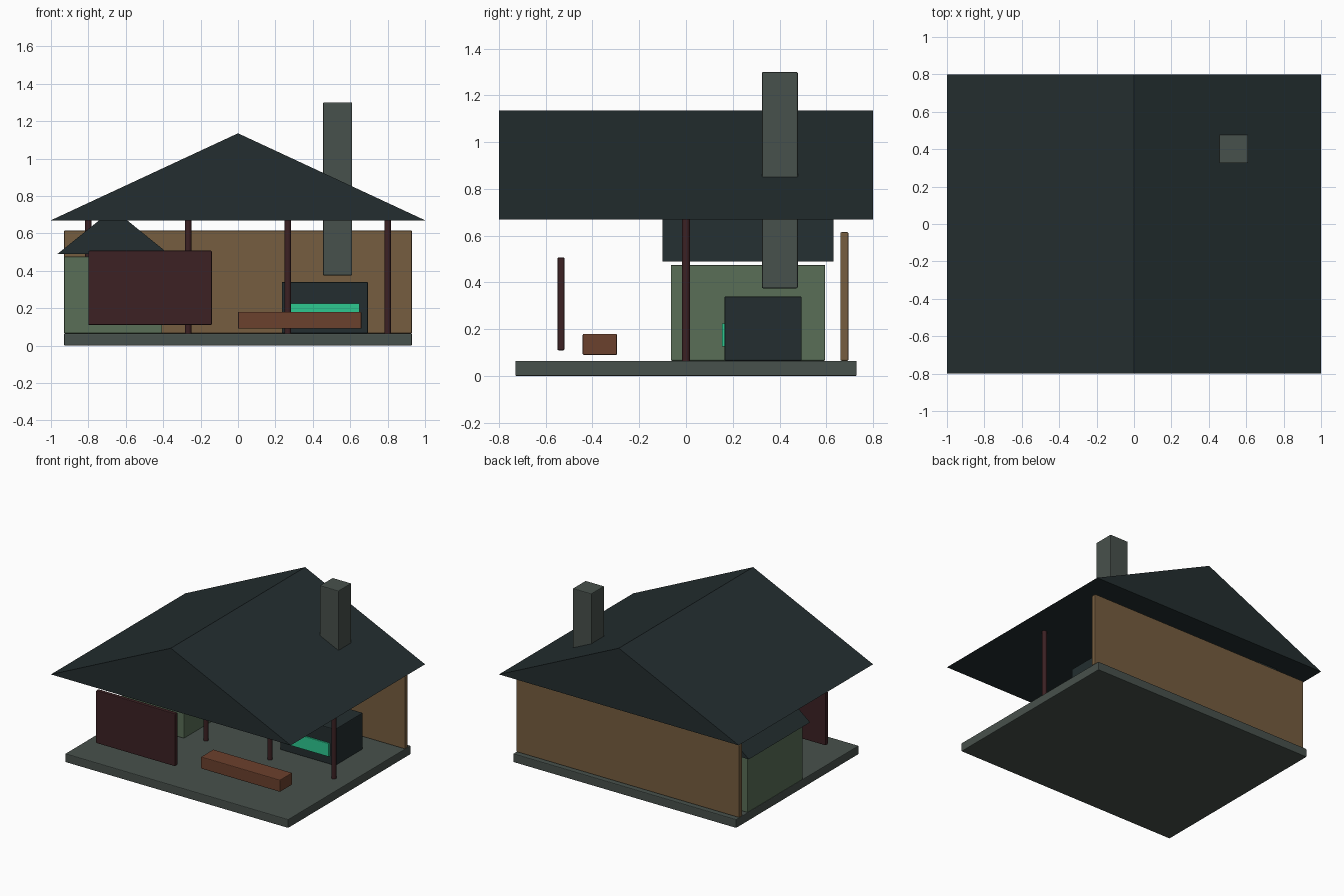
import bpy

cube = bpy.data.objects.get("Cube")
if cube:
    bpy.data.objects.remove(cube, do_unlink=True)


def material(name, rgb):
    m = bpy.data.materials.new(name)
    m.use_nodes = True
    colour = (*rgb, 1)
    m.diffuse_color = colour
    m.node_tree.nodes["Principled BSDF"].inputs["Base Color"].default_value = colour
    return m


slate = material("dark slate", (0.017, 0.027, 0.029))
stone = material("grey stone", (0.064, 0.082, 0.072))
tan = material("tan wood", (0.18, 0.11, 0.05))
sage = material("sage green", (0.1, 0.158, 0.095))
maroon = material("dark maroon", (0.045, 0.015, 0.017))
brown = material("red brown wood", (0.148, 0.052, 0.026))
glow = material("bright green", (0.026, 0.58, 0.28))


def finish(obj, name, mat, bevel=0):
    obj.name = name
    obj.data.materials.append(mat)
    if bevel:
        mod = obj.modifiers.new("soft edges", "BEVEL")
        mod.width = bevel
        mod.segments = 2
    return obj


def box(name, mat, x, y, z, bevel=0.005):
    """Box from its (low, high) extent on each axis."""
    spans = (x, y, z)
    bpy.ops.mesh.primitive_cube_add(size=1, location=[(a + b) / 2 for a, b in spans])
    obj = bpy.context.object
    obj.scale = [b - a for a, b in spans]
    bpy.ops.object.transform_apply(location=False, rotation=False, scale=True)
    return finish(obj, name, mat, bevel)


def gable_roof(name, x, y, eave, ridge):
    """Closed triangular prism with its ridge along y."""
    mid = (x[0] + x[1]) / 2
    verts = [p for d in y for p in ((x[0], d, eave), (x[1], d, eave), (mid, d, ridge))]
    faces = [(0, 1, 2), (5, 4, 3), (0, 3, 4, 1), (1, 4, 5, 2), (2, 5, 3, 0)]
    mesh = bpy.data.meshes.new(name)
    mesh.from_pydata(verts, [], faces)
    obj = bpy.data.objects.new(name, mesh)
    bpy.context.collection.objects.link(obj)
    return finish(obj, name, slate)


FLOOR, EAVE = 0.065, 0.67

# Base and main shelter
box("platform", stone, (-0.93, 0.93), (-0.73, 0.73), (0, FLOOR))
box("back_wall", tan, (-0.93, 0.93), (0.66, 0.695), (FLOOR, 0.615))
gable_roof("main_roof", (-1, 1), (-0.8, 0.8), EAVE, 1.135)

# Row of round posts
for i in range(4):
    bpy.ops.mesh.primitive_cylinder_add(
        vertices=16, radius=0.018, depth=EAVE - FLOOR,
        location=(-0.8 + i * 1.6 / 3, 0, (EAVE + FLOOR) / 2))
    finish(bpy.context.object, f"post_{i + 1}", maroon)
    bpy.ops.object.shade_smooth_by_angle()

# Small side room with its own roof
box("side_room", sage, (-0.93, -0.405), (-0.065, 0.595), (FLOOR, 0.475))
gable_roof("side_room_roof", (-0.965, -0.37), (-0.1, 0.63), 0.49, 0.73)

# Hearth, glowing panel and chimney
box("hearth", slate, (0.235, 0.695), (0.165, 0.495), (FLOOR, 0.34))
box("hearth_panel", glow, (0.28, 0.65), (0.153, 0.175), (0.125, 0.225), 0.003)
box("chimney", stone, (0.455, 0.61), (0.325, 0.478), (0.375, 1.3))

# Front screen and bench
box("screen", maroon, (-0.8, -0.14), (-0.55, -0.52), (0.11, 0.507))
box("bench", brown, (0, 0.66), (-0.442, -0.295), (0.09, 0.18))
